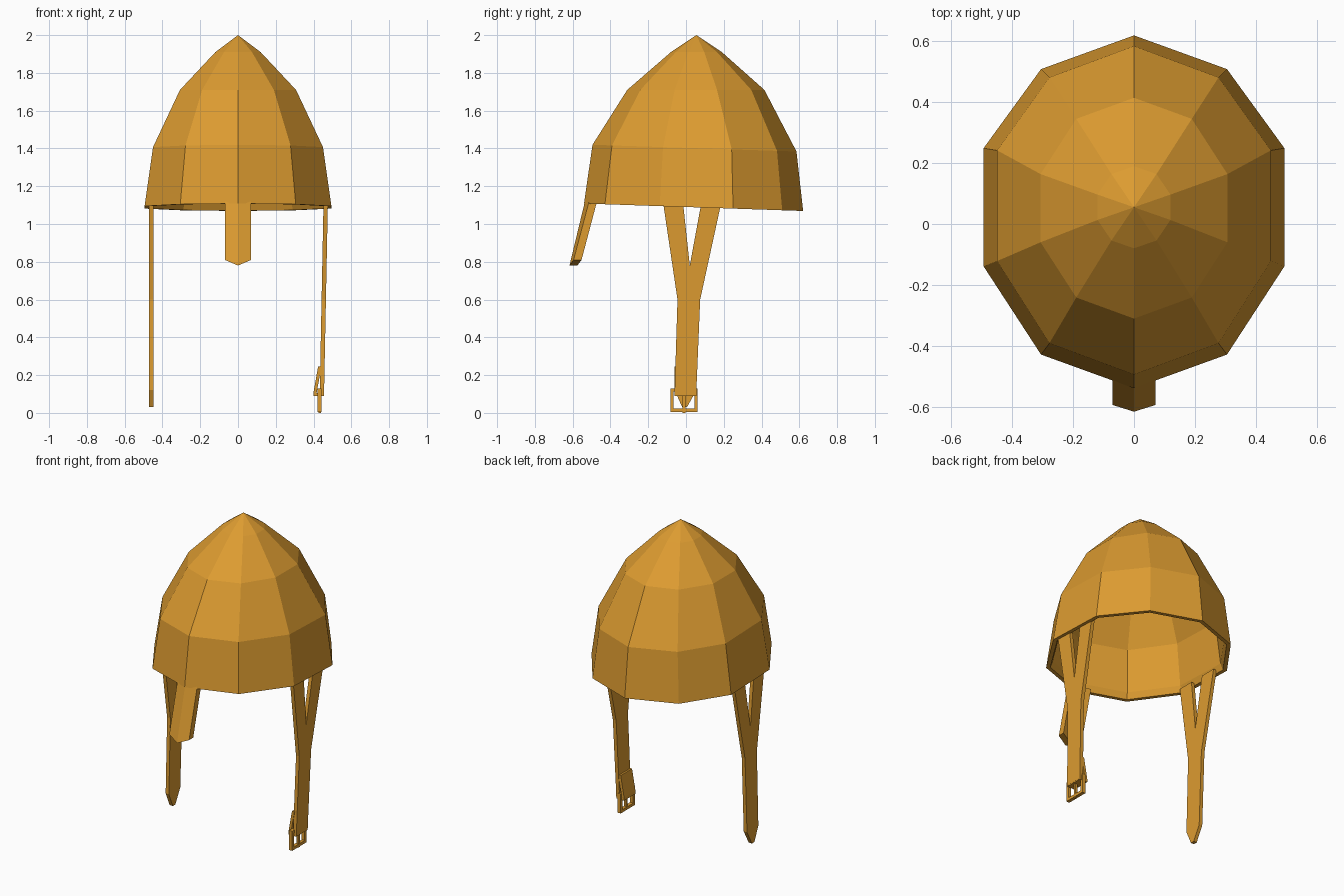
import bpy, bmesh
from math import sin, cos, pi

cube = bpy.data.objects.get("Cube")
if cube:
    bpy.data.objects.remove(cube)

ochre = bpy.data.materials.new("ochre leather")
ochre.use_nodes = True
ochre.diffuse_color = (0.72, 0.33, 0.03, 1)
ochre.node_tree.nodes["Principled BSDF"].inputs["Base Color"].default_value = ochre.diffuse_color


def finish(name, bm):
    bmesh.ops.recalc_face_normals(bm, faces=bm.faces)
    mesh = bpy.data.meshes.new(name)
    bm.to_mesh(mesh)
    bm.free()
    mesh.materials.append(ochre)
    obj = bpy.data.objects.new(name, mesh)
    bpy.context.collection.objects.link(obj)
    return obj


def loft(name, loops):
    """Closed solid from matching loops, capped at both ends."""
    bm = bmesh.new()
    rings = [[bm.verts.new(p) for p in loop] for loop in loops]
    for a, b in zip(rings, rings[1:]):
        for i in range(len(a)):
            j = (i + 1) % len(a)
            bm.faces.new((a[i], a[j], b[j], b[i]))
    bm.faces.new(rings[0])
    bm.faces.new(rings[-1])
    return finish(name, bm)


def box(name, x, y, z):
    loft(name, [[(x[0], y[0], h), (x[1], y[0], h), (x[1], y[1], h), (x[0], y[1], h)] for h in z])


# Helmet shell: ten-sided rings going up outside and down inside
def ring(rx, ry, cy, z, tilt=0.0, bulge=0.0):
    points = []
    for k in range(10):
        a = 2 * pi * k / 10
        y = cy + ry * cos(a) + (bulge if k in (2, 8) else 0)
        points.append((rx * sin(a), y, z - tilt * y))
    return points


outer = [ring(0.52, 0.58, 0.04, 1.09, 0.034, 0.03),
         ring(0.473, 0.54, 0.045, 1.403, 0.033, 0.03),
         ring(0.323, 0.363, 0.052, 1.71),
         ring(0.126, 0.135, 0.055, 1.91)]
inner = [ring(0.10, 0.11, 0.055, 1.88),
         ring(0.295, 0.335, 0.052, 1.69),
         ring(0.443, 0.51, 0.045, 1.393, 0.033, 0.03),
         ring(0.48, 0.54, 0.04, 1.13, 0.034, 0.03),
         ring(0.495, 0.555, 0.04, 1.09, 0.034, 0.03)]

bm = bmesh.new()


def bridge(rings):
    for a, b in zip(rings, rings[1:]):
        for i in range(10):
            j = (i + 1) % 10
            bm.faces.new((a[i], a[j], b[j], b[i]))


def crown(top, z):
    tip = bm.verts.new((0, 0.055, z))
    for i in range(10):
        bm.faces.new((top[i], top[(i + 1) % 10], tip))


out_v = [[bm.verts.new(p) for p in r] for r in outer]
in_v = [[bm.verts.new(p) for p in r] for r in inner]
bridge(out_v)
bridge(in_v)
bridge([in_v[-1], out_v[0]])
crown(out_v[-1], 2.0)
crown(in_v[0], 1.965)
finish("helmet_shell", bm)


# Nose guard: shallow V section sloping forward to a blunt point
def guard_section(y, z, tip_drop):
    front = [(-0.07, y + 0.022, z), (0, y, z - tip_drop), (0.07, y + 0.022, z)]
    back = [(x, py + 0.042, pz) for x, py, pz in reversed(front)]
    return front + back


loft("nose_guard", [guard_section(-0.535, 1.12, 0), guard_section(-0.617, 0.81, 0.03)])


# Chin straps: forked outline in side view, given thickness across x
def strap(name, end, x_at, thickness=0.023):
    fork = [(0.055, 0.12), (0.075, 0.6), (0.185, 1.105), (0.08, 1.105), (0.02, 0.78),
            (-0.015, 1.105), (-0.12, 1.105), (-0.045, 0.6), (-0.06, 0.12)]
    outline = fork + end
    loft(name, [[(x_at(z) + s * thickness / 2, y, z) for y, z in outline] for s in (-1, 1)])


strap("right_strap", [(-0.02, 0.03), (0.005, 0.03)], lambda z: -0.459)
strap("left_strap", [(-0.06, 0.095), (0.055, 0.095)], lambda z: 0.442 + 0.02 * z)

# Strap end folded up on the inside of the left strap
fold = [(0.455, 0.09), (0.40, 0.09), (0.40, 0.11), (0.424, 0.245), (0.442, 0.245),
        (0.416, 0.105), (0.455, 0.105)]
loft("strap_fold", [[(x, y, z) for x, z in fold] for y in (-0.06, 0.055)])

# Buckle: rectangular frame with a centre pin
bx = (0.42, 0.442)
for side, y in (("front", (-0.083, -0.066)), ("back", (0.044, 0.061))):
    box("buckle_side_" + side, bx, y, (0.005, 0.13))
box("buckle_bottom_bar", bx, (-0.066, 0.044), (0.005, 0.023))
box("buckle_top_bar", bx, (-0.066, 0.044), (0.112, 0.13))
box("buckle_pin", (0.426, 0.44), (-0.019, -0.003), (0.0, 0.115))
